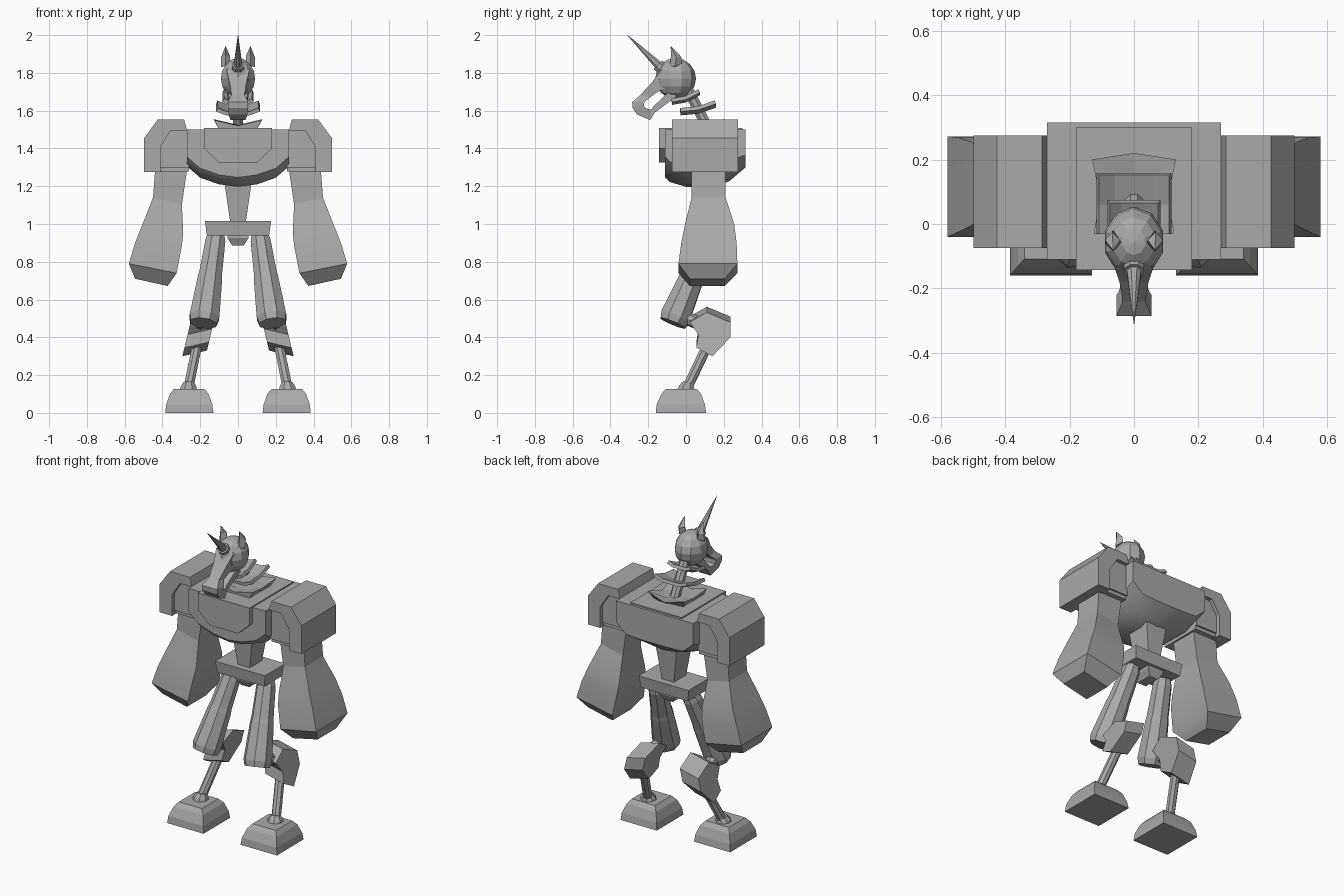
import bpy, bmesh, math
from mathutils import Vector

if "Cube" in bpy.data.objects:
    bpy.data.objects.remove(bpy.data.objects["Cube"])

grey = bpy.data.materials.new("plain_grey")
grey.diffuse_color = (0.4, 0.4, 0.4, 1)
grey.use_nodes = True
grey.node_tree.nodes["Principled BSDF"].inputs["Base Color"].default_value = grey.diffuse_color


def finish(name, bm, smooth=None):
    bmesh.ops.recalc_face_normals(bm, faces=bm.faces)
    me = bpy.data.meshes.new(name)
    bm.to_mesh(me)
    bm.free()
    ob = bpy.data.objects.new(name, me)
    bpy.context.collection.objects.link(ob)
    me.materials.append(grey)
    if smooth:
        bpy.context.view_layer.objects.active = ob
        ob.select_set(True)
        bpy.ops.object.shade_smooth_by_angle(angle=math.radians(smooth))
        ob.select_set(False)
    return ob


def loft(name, rings, smooth=None):
    """Skin closed rings of equal length and cap both ends."""
    bm = bmesh.new()
    vs = [[bm.verts.new(p) for p in r] for r in rings]
    n = len(vs[0])
    for a, b in zip(vs, vs[1:]):
        for i in range(n):
            bm.faces.new((a[i], a[(i + 1) % n], b[(i + 1) % n], b[i]))
    bm.faces.new(vs[0])
    bm.faces.new(vs[-1])
    return finish(name, bm, smooth)


def rect(x0, x1, y0, y1, z0, z1=None):
    """Rectangle whose height runs from z0 at x0 to z1 at x1."""
    z1 = z0 if z1 is None else z1
    return [(x0, y0, z0), (x1, y0, z1), (x1, y1, z1), (x0, y1, z0)]


def prism_y(name, prof, y0, y1):
    return loft(name, [[(x, y, z) for x, z in prof] for y in (y0, y1)])


def prism_x(name, prof, x0, x1):
    return loft(name, [[(x, y, z) for y, z in prof] for x in (x0, x1)])


def tube(name, stations, n=8):
    """Straight many-sided rod: stations are (point, radius) pairs."""
    axis = Vector(stations[-1][0]) - Vector(stations[0][0])
    u = axis.cross(Vector((0, 1, 0.01))).normalized()
    v = axis.cross(u).normalized()
    ang = [2 * math.pi * (i + .5) / n for i in range(n)]
    return loft(name, [[Vector(p) + r * (u * math.cos(a) + v * math.sin(a)) for a in ang]
                       for p, r in stations])


# Chest with a rounded keel below
rings = []
for x, low in ((-.27, 1.305), (-.2, 1.245), (-.1, 1.21), (0, 1.197),
               (.1, 1.21), (.2, 1.245), (.27, 1.305)):
    rings.append([(x, -.11, 1.5), (x, -.11, low + .05), (x, -.085, low + .025), (x, 0, low),
                  (x, .15, low), (x, .23, low + .03), (x, .315, max(low + .06, 1.3)), (x, .315, 1.5)])
loft("chest", rings, 35)
prism_y("chest_plate", [(-.18, 1.507), (-.18, 1.4), (-.1, 1.325), (.1, 1.325),
                        (.18, 1.4), (.18, 1.507)], -.143, -.1)
loft("chest_top_plate", [rect(-.18, .18, -.14, .3, 1.49), rect(-.18, .18, -.14, .3, 1.508)])

# Dished collar base with four raised corners
base = [(-.1, -.03, 1.5), (0, -.03, 1.5), (.1, -.03, 1.5), (.1, .08, 1.5),
        (.1, .17, 1.5), (0, .18, 1.5), (-.1, .17, 1.5), (-.1, .08, 1.5)]
rim = [(-.125, -.03, 1.55), (0, -.035, 1.52), (.125, -.03, 1.55), (.105, .08, 1.525),
       (.13, .2, 1.555), (0, .22, 1.525), (-.13, .2, 1.555), (-.105, .08, 1.525)]
well = [(x * .55, .08 + (y - .08) * .55, 1.525) for x, y, z in rim]
loft("collar_base", [base, rim, well])

# Neck and the two tilted collar plates
tube("neck", [((0, .12, 1.5), .03), ((0, 0, 1.73), .03)])


def collar(name, w, y0, y1, z0, z1, lift):
    bm = bmesh.new()
    rows = []
    for t in (0, .5, 1):
        rows.append([bm.verts.new((w * f, y0 + (y1 - y0) * t,
                                   z0 + (z1 - z0) * t + lift * (abs(f) > .8) - .012 * (t == .5)))
                     for f in (-1, -.55, .55, 1)])
    for a, b in zip(rows, rows[1:]):
        for i in range(3):
            bm.faces.new((a[i], a[i + 1], b[i + 1], b[i]))
    ob = finish(name, bm)
    mod = ob.modifiers.new("thickness", 'SOLIDIFY')
    mod.thickness = .02
    mod.offset = 0


collar("lower_neck_plate", .112, -.03, .155, 1.585, 1.625, .02)
collar("upper_neck_plate", .078, -.075, .07, 1.64, 1.69, .015)

# Head
bm = bmesh.new()
bmesh.ops.create_uvsphere(bm, u_segments=10, v_segments=8, radius=1)
for v in bm.verts:
    v.co = (v.co.x * .095, v.co.y * .108 - .055, v.co.z * .108 + 1.77)
finish("head", bm)

# Muzzle: upper jaw, nose and lower jaw in one hooked sweep
path = [(-.13, 1.82, -.1, 1.72, .062), (-.18, 1.75, -.15, 1.7, .045), (-.24, 1.685, -.19, 1.67, .035),
        (-.285, 1.645, -.22, 1.645, .054), (-.283, 1.615, -.222, 1.635, .054),
        (-.26, 1.58, -.22, 1.615, .05), (-.19, 1.55, -.185, 1.605, .04),
        (-.165, 1.59, -.17, 1.625, .04), (-.05, 1.675, -.08, 1.71, .055)]
loft("muzzle", [[(-w, a, b), (w, a, b), (w, c, d), (-w, c, d)] for a, b, c, d, w in path])

# Horn with base ring
tube("horn", [((0, -.125, 1.82), .027), ((0, -.31, 2.0), .001)])
tube("horn_ring", [((0, -.12, 1.815), .034), ((0, -.148, 1.843), .034)])

# Waist and pelvis
loft("waist", [rect(-.072, .072, .04, .2, 1.22), rect(-.04, .04, .06, .18, 1.0)])
loft("pelvis", [rect(-.165, .165, .03, .215, .94), rect(-.175, .175, .02, .225, 1.015)])
loft("pelvis_keel", [rect(-.055, .055, .05, .195, .945), rect(-.055, .055, .05, .195, .925),
                     rect(-.03, .03, .07, .175, .885)])

for s, side in ((-1, "left_"), (1, "right_")):
    # Ear
    loft(side + "ear", [
        [(s * .04, -.065, 1.845), (s * .065, -.085, 1.84), (s * .09, -.06, 1.83), (s * .065, -.02, 1.85)],
        [(s * .043, -.05, 1.89), (s * .067, -.08, 1.89), (s * .09, -.05, 1.88), (s * .067, -.025, 1.885)],
        [(s * .064, -.08, 1.94), (s * .066, -.081, 1.94), (s * .067, -.079, 1.94), (s * .065, -.078, 1.94)]])

    # Shoulder shell arched over a recessed block
    prism_y(side + "shoulder_armour", [(s * x, z) for x, z in (
        (.285, 1.553), (.425, 1.553), (.497, 1.455), (.497, 1.275), (.41, 1.275),
        (.41, 1.41), (.355, 1.495), (.27, 1.495))], -.075, .275)
    prism_y(side + "shoulder_block", [(s * x, z) for x, z in (
        (.26, 1.495), (.355, 1.495), (.415, 1.41), (.415, 1.3), (.26, 1.3))], -.05, .25)
    prism_y(side + "shoulder_underside", [(s * x, z) for x, z in (
        (.26, 1.31), (.42, 1.31), (.42, 1.277), (.26, 1.277))], -.035, .24)

    # Upper arm and large forearm
    loft(side + "upper_arm", [rect(s * .27, s * .44, .03, .21, 1.3),
                              rect(s * .272, s * .44, .03, .21, 1.27),
                              rect(s * .297, s * .45, .03, .21, 1.105, 1.14)])
    loft(side + "forearm", [rect(s * .297, s * .45, .03, .21, 1.105, 1.14),
                            rect(s * .29, s * .505, -.005, .255, .95, 1.0),
                            rect(s * .298, s * .545, -.025, .268, .88, .9),
                            rect(s * .325, s * .578, -.04, .272, .74, .79),
                            rect(s * .372, s * .545, .02, .205, .672, .71)], 30)

    # Thigh: slim upper sleeve inside a flared lower sleeve
    hip, knee = Vector((s * .115, .125, .945)), Vector((s * .183, -.07, .475))
    tube(side + "upper_thigh", [(hip, .045), (hip.lerp(knee, .08), .057), (hip.lerp(knee, .55), .068)])
    tube(side + "lower_thigh", [(hip.lerp(knee, .38), .06), (hip.lerp(knee, .5), .07),
                                (hip.lerp(knee, .93), .085), (knee, .075)])

    # Knee rod, knee block, shin
    tube(side + "knee_rod", [((s * .185, -.04, .52), .035), ((s * .205, .1, .46), .035)])
    prof = [(.02, .495), (.11, .547), (.235, .495), (.235, .415), (.14, .315), (.055, .36), (.065, .43)]
    loft(side + "knee_block", [[(s * (cx + (.5 - z) * .24), y, z - tilt) for y, z in prof]
                               for cx, tilt in ((.12, -.015), (.25, .015))])
    tube(side + "shin", [((s * .212, .125, .38), .028), ((s * .265, 0, .12), .028)])

    # Foot and ankle ring
    tube(side + "ankle", [((s * .262, .0, .115), .05), ((s * .262, .004, .135), .045),
                          ((s * .26, .01, .16), .03)])
    loft(side + "foot", [rect(s * .13, s * .385, -.16, .107, 0), rect(s * .136, s * .38, -.155, .1, .045),
                         rect(s * .155, s * .36, -.13, .08, .1),
                         rect(s * .178, s * .34, -.108, .057, .127)])
